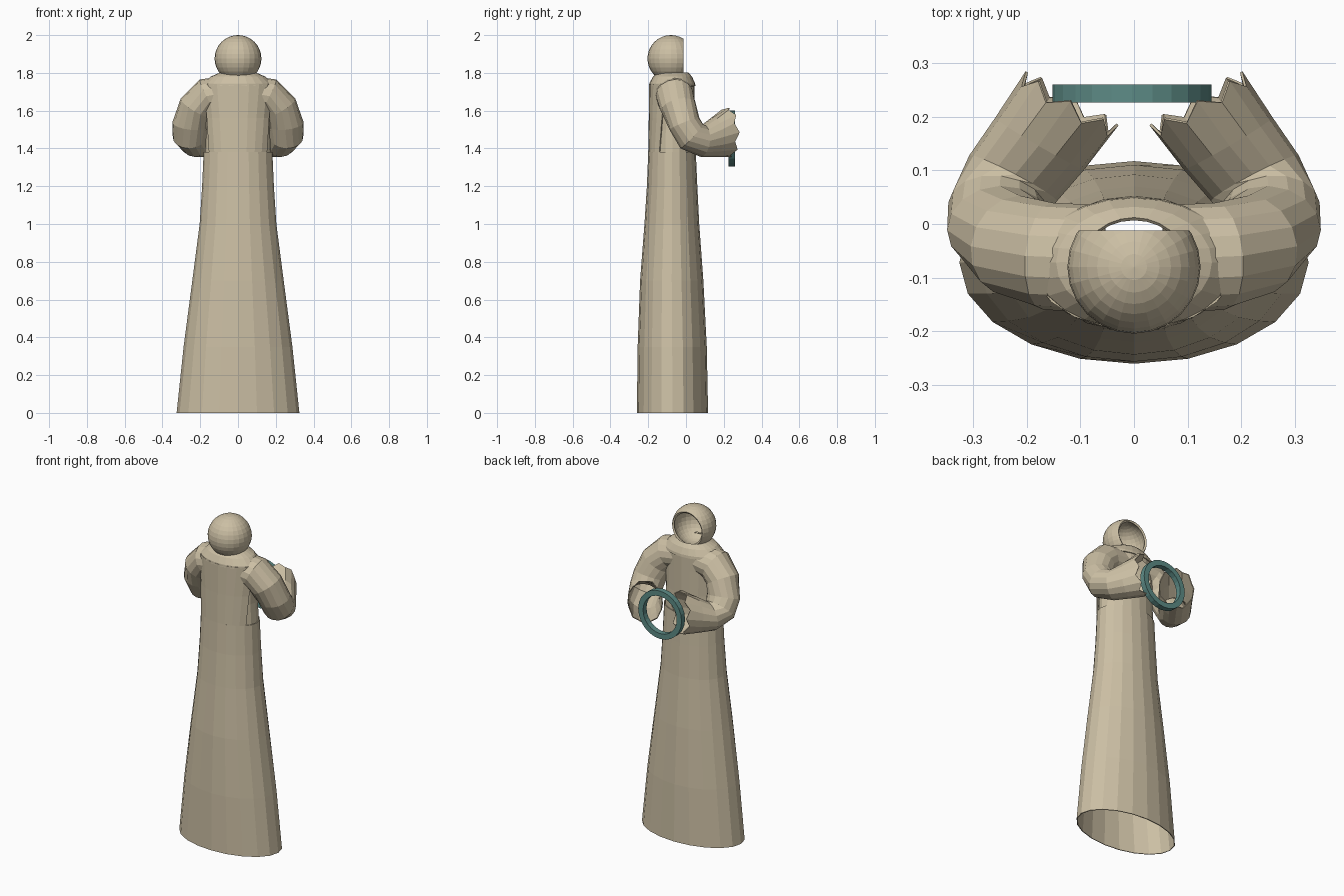
import bpy, bmesh, math
from mathutils import Vector, Matrix

if "Cube" in bpy.data.objects:
    bpy.data.objects.remove(bpy.data.objects["Cube"])


def material(name, rgb):
    m = bpy.data.materials.new(name)
    m.diffuse_color = (*rgb, 1)
    m.use_nodes = True
    m.node_tree.nodes["Principled BSDF"].inputs["Base Color"].default_value = m.diffuse_color
    return m


CLOTH = material("tan cloth", (0.60, 0.52, 0.37))
TEAL = material("teal metal", (0.11, 0.26, 0.24))


def make(name, bm, mat, thickness=0):
    bmesh.ops.recalc_face_normals(bm, faces=bm.faces)
    me = bpy.data.meshes.new(name)
    bm.to_mesh(me)
    bm.free()
    me.materials.append(mat)
    ob = bpy.data.objects.new(name, me)
    bpy.context.collection.objects.link(ob)
    if thickness:
        s = ob.modifiers.new("thickness", 'SOLIDIFY')
        s.thickness = thickness
        s.offset = -1
    return ob


def loft(rings, closed=True, loop=False):
    bm = bmesh.new()
    vs = [[bm.verts.new(p) for p in r] for r in rings]
    n = len(vs[0])
    pairs = list(zip(vs, vs[1:])) + ([(vs[-1], vs[0])] if loop else [])
    for a, b in pairs:
        for i in range(n if closed else n - 1):
            j = (i + 1) % n
            bm.faces.new((a[i], a[j], b[j], b[i]))
    return bm


def oval(z, rx, back, front, n=20, a0=0, a1=360):
    # horizontal ellipse, or an arc of it
    full = a1 - a0 == 360
    cy, ry = (back + front) / 2, (front - back) / 2
    pts = []
    for i in range(n if full else n + 1):
        a = math.radians(a0 + (a1 - a0) * i / n)
        pts.append((rx * math.cos(a), cy + ry * math.sin(a), z))
    return pts


# Flared open skirt
make("robe_skirt", loft([oval(*r) for r in (
    (0.0, 0.325, -0.26, 0.117), (0.35, 0.288, -0.256, 0.11),
    (0.7, 0.242, -0.243, 0.092), (1.0, 0.203, -0.22, 0.07),
    (1.2, 0.19, -0.207, 0.06), (1.38, 0.182, -0.2, 0.052))]), CLOTH, 0.005)

# Bodice inside the sleeves
make("robe_bodice", loft([oval(*r) for r in (
    (1.36, 0.176, -0.193, 0.048), (1.5, 0.168, -0.187, 0.045),
    (1.65, 0.172, -0.187, 0.045), (1.745, 0.18, -0.188, 0.045))]), CLOTH)

# Stiff panel across the back of the bodice
make("back_panel", loft([oval(*r, n=8, a0=a, a1=540 - a) for r, a in (
    ((1.38, 0.182, -0.2, 0.05), 212), ((1.56, 0.184, -0.197, 0.05), 206),
    ((1.74, 0.19, -0.196, 0.05), 198))], closed=False), CLOTH, 0.006)

# Sloping shoulder collar
make("collar", loft([oval(*r, n=24) for r in (
    (1.73, 0.187, -0.196, 0.05), (1.745, 0.183, -0.194, 0.048),
    (1.78, 0.145, -0.175, 0.032), (1.802, 0.095, -0.15, 0.012))]), CLOTH, 0.007)

# Hood: sphere sliced open at the face
bm = bmesh.new()
bmesh.ops.create_uvsphere(bm, u_segments=24, v_segments=16, radius=0.124,
                          matrix=Matrix.Translation((0, -0.08, 1.876)))
bmesh.ops.bisect_plane(bm, geom=bm.verts[:] + bm.edges[:] + bm.faces[:],
                       plane_co=(0, -0.012, 0), plane_no=(0, 1, 0), clear_outer=True)
make("hood", bm, CLOTH, 0.012)

# Wide bent sleeves: centre, direction, outer-side hint, half width, half height
SLEEVE = [
    ((0.06, -0.065, 1.695), (1, 0, -0.1), (0, 0, 1), 0.09, 0.10),
    ((0.16, -0.06, 1.68), (1, 0.1, -0.5), (0.4, 0, 1), 0.095, 0.10),
    ((0.222, -0.04, 1.615), (0.6, 0.25, -1), (1, 0, 0.5), 0.095, 0.095),
    ((0.25, -0.008, 1.53), (0.1, 0.4, -1), (1, 0, 0), 0.098, 0.085),
    ((0.254, 0.03, 1.465), (-0.1, 0.8, -0.75), (1, 0.1, 0), 0.092, 0.088),
    ((0.225, 0.085, 1.44), (-0.45, 0.86, -0.1), (0.87, 0.5, 0), 0.092, 0.085),
    ((0.175, 0.15, 1.46), (-0.5, 0.86, 0.05), (0.87, 0.5, 0), 0.096, 0.106),
    ((0.122, 0.222, 1.485), (-0.5, 0.86, 0.05), (0.87, 0.5, 0), 0.1, 0.13),
]
SIDES = 16


def sleeve_ring(c, d, hint, w, h, ragged):
    c, d, v = Vector(c), Vector(d).normalized(), Vector(hint)
    v = (v - d * v.dot(d)).normalized()
    u = d.cross(v)
    pts = []
    for i in range(SIDES):
        a = 2 * math.pi * i / SIDES
        p = c + v * w * math.cos(a) + u * h * math.sin(a)
        if ragged:
            p += d * (0.014 if i % 2 == 0 else -0.012)
        pts.append(p)
    return pts


for side, name in ((1, "right_sleeve"), (-1, "left_sleeve")):
    rings = [sleeve_ring(*s, ragged=(s is SLEEVE[-1])) for s in SLEEVE]
    rings = [[(p.x * side, p.y, p.z) for p in r] for r in rings]
    make(name, loft(rings), CLOTH, 0.005)

# Flat hoop held between the cuffs
make("hoop", loft([[(-0.004 + r * math.cos(a), y, 1.452 + r * math.sin(a))
                    for a in (2 * math.pi * i / 24 for i in range(24))]
                   for r, y in ((0.148, 0.226), (0.148, 0.26),
                                (0.115, 0.26), (0.115, 0.226))], loop=True), TEAL)
